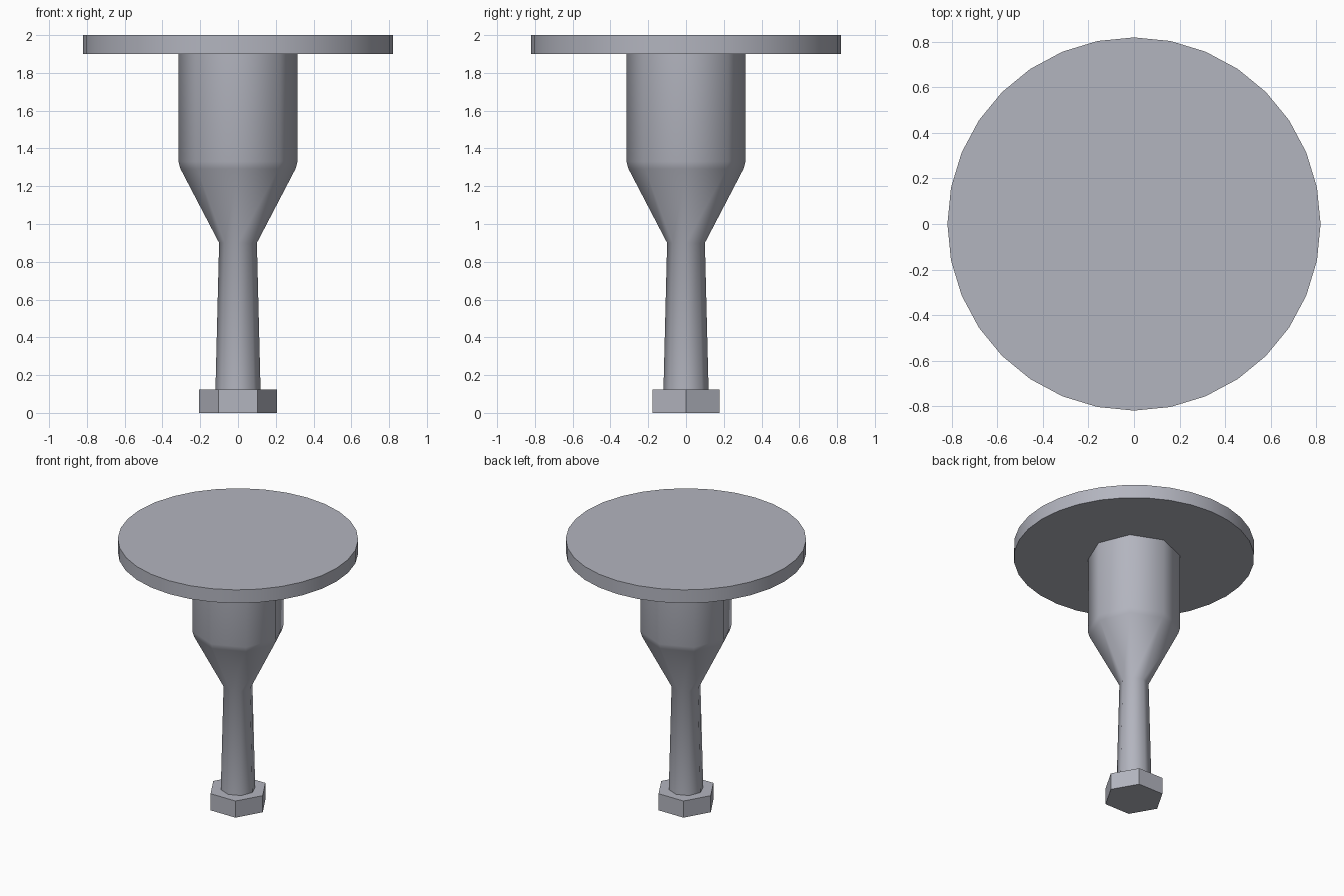
import bpy
import bmesh
import math

if "Cube" in bpy.data.objects:
    bpy.data.objects.remove(bpy.data.objects["Cube"])

metal = bpy.data.materials.new("brushed grey metal")
metal.diffuse_color = (0.45, 0.46, 0.52, 1)
metal.use_nodes = True
metal.node_tree.nodes["Principled BSDF"].inputs["Base Color"].default_value = metal.diffuse_color


def turned(name, rings, sides, smooth_angle, bevel=0.0):
    """Stack regular polygons (radius, z), first corner on +x, capped at both ends."""
    bm = bmesh.new()
    loops = []
    for r, z in rings:
        loops.append([bm.verts.new((r * math.cos(2 * math.pi * i / sides),
                                    r * math.sin(2 * math.pi * i / sides), z))
                      for i in range(sides)])
    for a, b in zip(loops, loops[1:]):
        for i in range(sides):
            j = (i + 1) % sides
            bm.faces.new((a[i], a[j], b[j], b[i]))
    bm.faces.new(loops[0][::-1])
    bm.faces.new(loops[-1])
    if bevel:
        bmesh.ops.bevel(bm, geom=[e for e in bm.edges if e.calc_face_angle() > 0.8],
                        offset=bevel, segments=1, affect='EDGES')
    mesh = bpy.data.meshes.new(name)
    bm.to_mesh(mesh)
    bm.free()
    mesh.materials.append(metal)
    ob = bpy.data.objects.new(name, mesh)
    bpy.context.collection.objects.link(ob)
    bpy.ops.object.select_all(action='DESELECT')
    ob.select_set(True)
    bpy.context.view_layer.objects.active = ob
    bpy.ops.object.shade_smooth_by_angle(angle=math.radians(smooth_angle))
    return ob


# Round plate on top
turned("top_plate", [(0.82, 1.90), (0.82, 2.0)], 32, 50, 0.008)

# Octagonal collar tapering down into the slim stem
turned("collar_and_stem",
       [(0.12, 0.10), (0.10, 0.90), (0.305, 1.293), (0.315, 1.33), (0.315, 1.91)],
       8, 50)

# Hexagonal foot
turned("hex_foot", [(0.206, 0.0), (0.206, 0.125)], 6, 50, 0.006)
